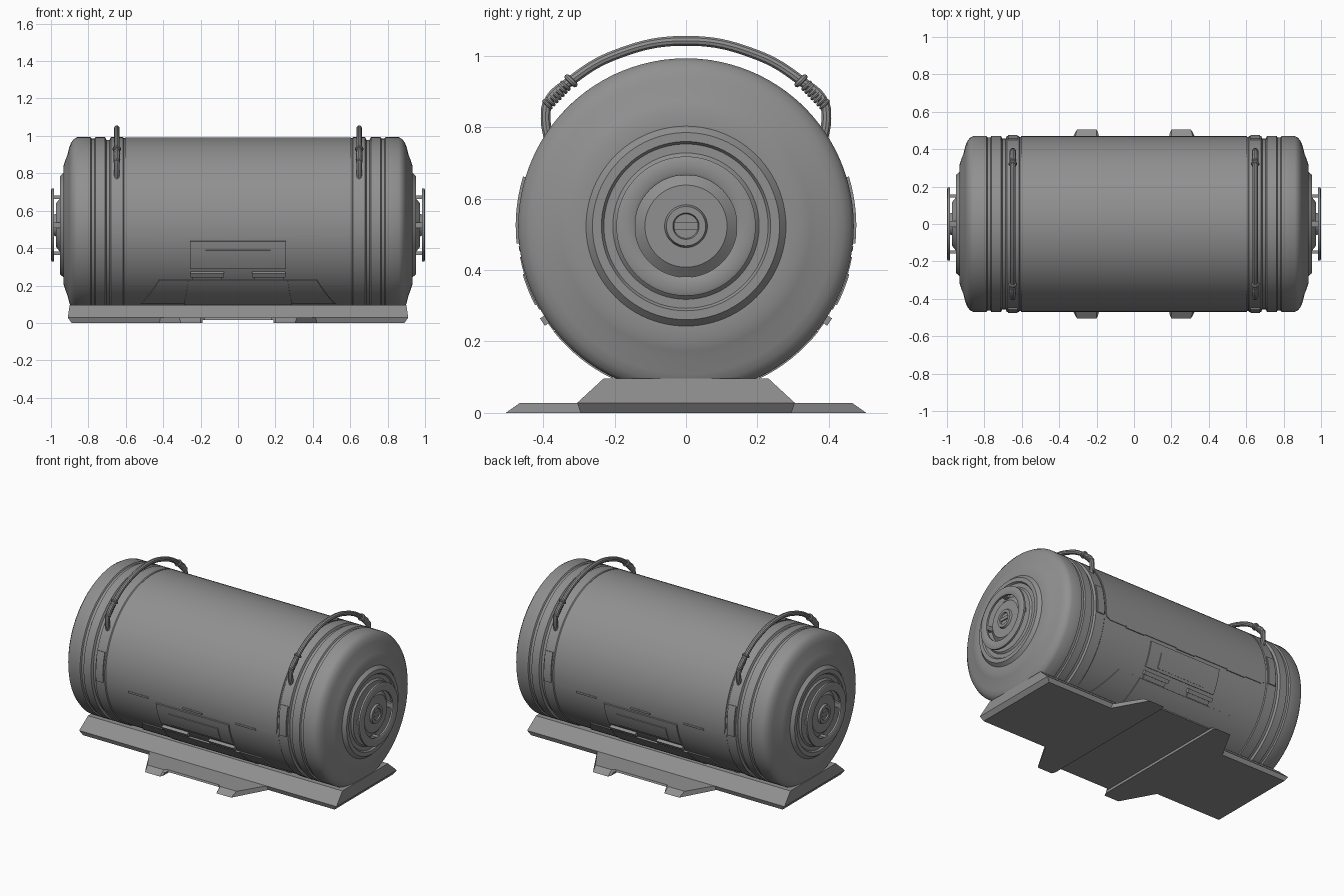
import bpy, bmesh, math
from mathutils import Matrix, Vector

if "Cube" in bpy.data.objects:
    bpy.data.objects.remove(bpy.data.objects["Cube"])

AXIS_Z = 0.523   # height of the barrel axis
R = 0.47         # barrel radius

metal = bpy.data.materials.new("grey_metal")
metal.use_nodes = True
metal.diffuse_color = (0.28, 0.28, 0.28, 1)
metal.node_tree.nodes["Principled BSDF"].inputs["Base Color"].default_value = (0.28, 0.28, 0.28, 1)


def finish(ob, smooth=True):
    ob.data.materials.clear()
    ob.data.materials.append(metal)
    bpy.ops.object.select_all(action='DESELECT')
    ob.select_set(True)
    bpy.context.view_layer.objects.active = ob
    if smooth:
        bpy.ops.object.shade_smooth_by_angle(angle=math.radians(30))
    return ob


def from_bmesh(name, bm, smooth=True):
    bmesh.ops.recalc_face_normals(bm, faces=bm.faces)
    me = bpy.data.meshes.new(name)
    bm.to_mesh(me)
    bm.free()
    ob = bpy.data.objects.new(name, me)
    bpy.context.collection.objects.link(ob)
    return finish(ob, smooth)


def lathe(name, profile, closed=False, steps=96):
    """Spin (x, radius) points round the barrel axis."""
    bm = bmesh.new()
    vs = [bm.verts.new((x, 0, AXIS_Z + r)) for x, r in profile]
    pairs = list(zip(vs, vs[1:])) + ([(vs[-1], vs[0])] if closed else [])
    edges = [bm.edges.new(p) for p in pairs]
    bmesh.ops.spin(bm, geom=vs + edges, cent=(0, 0, AXIS_Z), axis=(1, 0, 0),
                   angle=math.tau, steps=steps)
    bmesh.ops.remove_doubles(bm, verts=bm.verts, dist=0.0002)
    return from_bmesh(name, bm)


def ang(z):
    return math.asin((z - AXIS_Z) / R)


def patch(name, pts, r1, side=1, r0=0.45):
    """Wrap a flat outline of (x, angle) points onto the barrel as a raised plate."""
    bm = bmesh.new()
    bm.faces.new([bm.verts.new((x, a, 0)) for x, a in pts])
    lo, hi = min(p[1] for p in pts), max(p[1] for p in pts)
    cuts = int((hi - lo) / 0.06) + 1
    for i in range(1, cuts):
        bmesh.ops.bisect_plane(bm, geom=bm.verts[:] + bm.edges[:] + bm.faces[:],
                               plane_co=(0, lo + (hi - lo) * i / cuts, 0), plane_no=(0, 1, 0))
    top = bmesh.ops.extrude_face_region(bm, geom=bm.faces[:], use_keep_orig=True)["geom"]
    raised = {v for v in top if isinstance(v, bmesh.types.BMVert)}
    for v in bm.verts:
        r, a = (r1 if v in raised else r0), v.co.y
        v.co = (v.co.x, -side * r * math.cos(a), AXIS_Z + r * math.sin(a))
    return from_bmesh(name, bm)


def plate(name, x0, x1, z0, z1, r1, side):
    return patch(name, [(x0, ang(z0)), (x1, ang(z0)), (x1, ang(z1)), (x0, ang(z1))], r1, side)


def loft(name, rings):
    """Join matching outlines into a closed solid."""
    bm = bmesh.new()
    loops = [[bm.verts.new(p) for p in ring] for ring in rings]
    bm.faces.new(loops[0])
    bm.faces.new(loops[-1])
    n = len(loops[0])
    for a, b in zip(loops, loops[1:]):
        for i in range(n):
            bm.faces.new((a[i], a[(i + 1) % n], b[(i + 1) % n], b[i]))
    return from_bmesh(name, bm, smooth=False)


def rect(hx, hy, z):
    return [(-hx, -hy, z), (hx, -hy, z), (hx, hy, z), (-hx, hy, z)]


# Barrel with stepped rings, rounded shoulders and end hubs
half = [(0.61, 0.465), (0.615, R), (0.68, R), (0.686, 0.456), (0.704, 0.456), (0.711, R),
        (0.763, R), (0.768, 0.462), (0.783, 0.462), (0.788, R), (0.86, R), (0.878, 0.46),
        (0.893, 0.44), (0.902, 0.415), (0.912, 0.375), (0.922, 0.35), (0.932, 0.32),
        (0.932, 0.28), (0.952, 0.262), (0.952, 0.237), (0.942, 0.23), (0.942, 0.205),
        (0.952, 0.195), (0.952, 0.143), (0.974, 0.115), (0.974, 0.06), (0.986, 0.055),
        (0.986, 0.037), (0.978, 0.034), (0.978, 0)]
lathe("barrel", [(-x, r) for x, r in reversed(half)] + half)

# Wraparound door skin with rounded lower corners
low = ang(0.46)
edge = [(-0.604, low + 0.09), (-0.597, low + 0.03), (-0.57, low),
        (0.57, low), (0.597, low + 0.03), (0.604, low + 0.09)]
patch("door_skin", edge + [(x, math.pi - a) for x, a in reversed(edge)], R)

# Details repeated on the front and back of the barrel
for side, tag in ((1, "front"), (-1, "back")):
    patch("lower_panel_" + tag, [(-0.52, ang(0.1)), (0.52, ang(0.1)),
                                 (0.42, ang(0.23)), (-0.42, ang(0.23))], 0.470, side)
    patch("lower_panel_centre_" + tag, [(-0.29, ang(0.1)), (0.29, ang(0.1)),
                                        (0.265, ang(0.23)), (-0.265, ang(0.23))], 0.474, side)
    plate("control_box_" + tag, -0.257, 0.257, 0.29, 0.437, 0.473, side)
    plate("control_screen_" + tag, -0.175, 0.175, 0.305, 0.39, 0.477, side)
    for x in (-0.38, 0, 0.38):
        plate("door_catch_" + tag, x - 0.07, x + 0.07, 0.453, 0.466, 0.472, side)
    for s in (-1, 1):
        plate("latch_" + tag, s * 0.165 - 0.09, s * 0.165 + 0.09, 0.252, 0.272, 0.484, side)
        plate("latch_base_" + tag, s * 0.165 - 0.08, s * 0.165 + 0.08, 0.232, 0.252, 0.473, side)
        plate("band_plate_" + tag, s * 0.648 - 0.025, s * 0.648 + 0.025, 0.475, 0.66, 0.477, side)

# End rings, their posts and the centre slot bar
for s, tag in ((-1, "right"), (1, "left")):
    lathe("end_ring_" + tag, [(s * x, r) for x, r in
          ((0.984, 0.143), (0.984, 0.195), (0.996, 0.195), (1.0, 0.186), (1.0, 0.15), (0.996, 0.143))],
          closed=True)
    for i in range(4):
        a = i * math.pi / 2
        bm = bmesh.new()
        bmesh.ops.create_cube(bm, size=1, matrix=Matrix.Translation((s * 0.968, 0, AXIS_Z))
                              @ Matrix.Rotation(a, 4, 'X') @ Matrix.Translation((0, 0, 0.15))
                              @ Matrix.Diagonal((0.05, 0.03, 0.018, 1)))
        from_bmesh("ring_post_" + tag, bm, False)
    bm = bmesh.new()
    bmesh.ops.create_cube(bm, size=1, matrix=Matrix.Translation((s * 0.979, 0, AXIS_Z))
                          @ Matrix.Diagonal((0.012, 0.066, 0.02, 1)))
    from_bmesh("hub_bar_" + tag, bm, False)

# Carrying handles with ribbed grips and collars
bow = [(0.383, 0.76), (0.393, 0.825), (0.385, 0.872), (0.325, 0.928), (0.2, 1.002)]
path = [(-y, z) for y, z in bow] + [(0, 1.042)] + list(reversed(bow))
for x in (-0.648, 0.648):
    cu = bpy.data.curves.new("handle", 'CURVE')
    cu.dimensions = '3D'
    cu.bevel_depth = 0.0145
    cu.bevel_resolution = 3
    cu.use_fill_caps = True
    cu.resolution_u = 10
    sp = cu.splines.new('BEZIER')
    sp.bezier_points.add(len(path) - 1)
    for p, (y, z) in zip(sp.bezier_points, path):
        p.co = (x, y, z)
        p.handle_left_type = p.handle_right_type = 'AUTO'
    ob = bpy.data.objects.new("handle", cu)
    bpy.context.collection.objects.link(ob)
    bpy.ops.object.select_all(action='DESELECT')
    ob.select_set(True)
    bpy.context.view_layer.objects.active = ob
    bpy.ops.object.convert(target='MESH')
    finish(bpy.context.object)
    for s in (-1, 1):
        start, end = Vector((x, s * 0.388, 0.864)), Vector((x, s * 0.338, 0.916))
        d = end - start
        tilt = (math.atan2(-d.y, d.z), 0, 0)
        rings = [(start.lerp(end, i / 6), 0.013, 0.0055) for i in range(7)]
        rings += [(Vector((x, s * 0.322, 0.930)), 0.015, 0.008)]
        for pos, major, minor in rings:
            bpy.ops.mesh.primitive_torus_add(location=pos, rotation=tilt, major_radius=major,
                                             minor_radius=minor, major_segments=20, minor_segments=8)
            bpy.context.object.name = "grip_rib"
            finish(bpy.context.object)

# Stand: sloped bed with a splayed foot on each long side
stand = [loft("stand_bed", [rect(0.89, 0.295, 0), rect(0.91, 0.305, 0.028), rect(0.9, 0.23, 0.097)])]
for s, tag in ((-1, "front"), (1, "back")):
    bottom = [(0.43, 0.28), (0.305, 0.505), (0.2, 0.505), (0.18, 0.46)]
    top = [(0.43, 0.28), (0.315, 0.465), (0.2, 0.465), (0.18, 0.45)]
    outlines = []
    for pts, z in ((bottom, 0), (top, 0.028)):
        outlines.append([(-x, s * y, z) for x, y in pts] + [(x, s * y, z) for x, y in reversed(pts)])
    stand.append(loft("stand_foot_" + tag, outlines))

# Shallow channel cut across the underside of the stand
cutter = loft("channel_cutter", [rect(0.19, 0.8, -0.1), rect(0.19, 0.8, 0.016)])
cutter.hide_render = True
for ob in stand:
    mod = ob.modifiers.new("channel", 'BOOLEAN')
    mod.operation = 'DIFFERENCE'
    mod.object = cutter
    mod.solver = 'EXACT'
    bpy.context.view_layer.objects.active = ob
    bpy.ops.object.modifier_apply(modifier=mod.name)
bpy.data.objects.remove(cutter)
